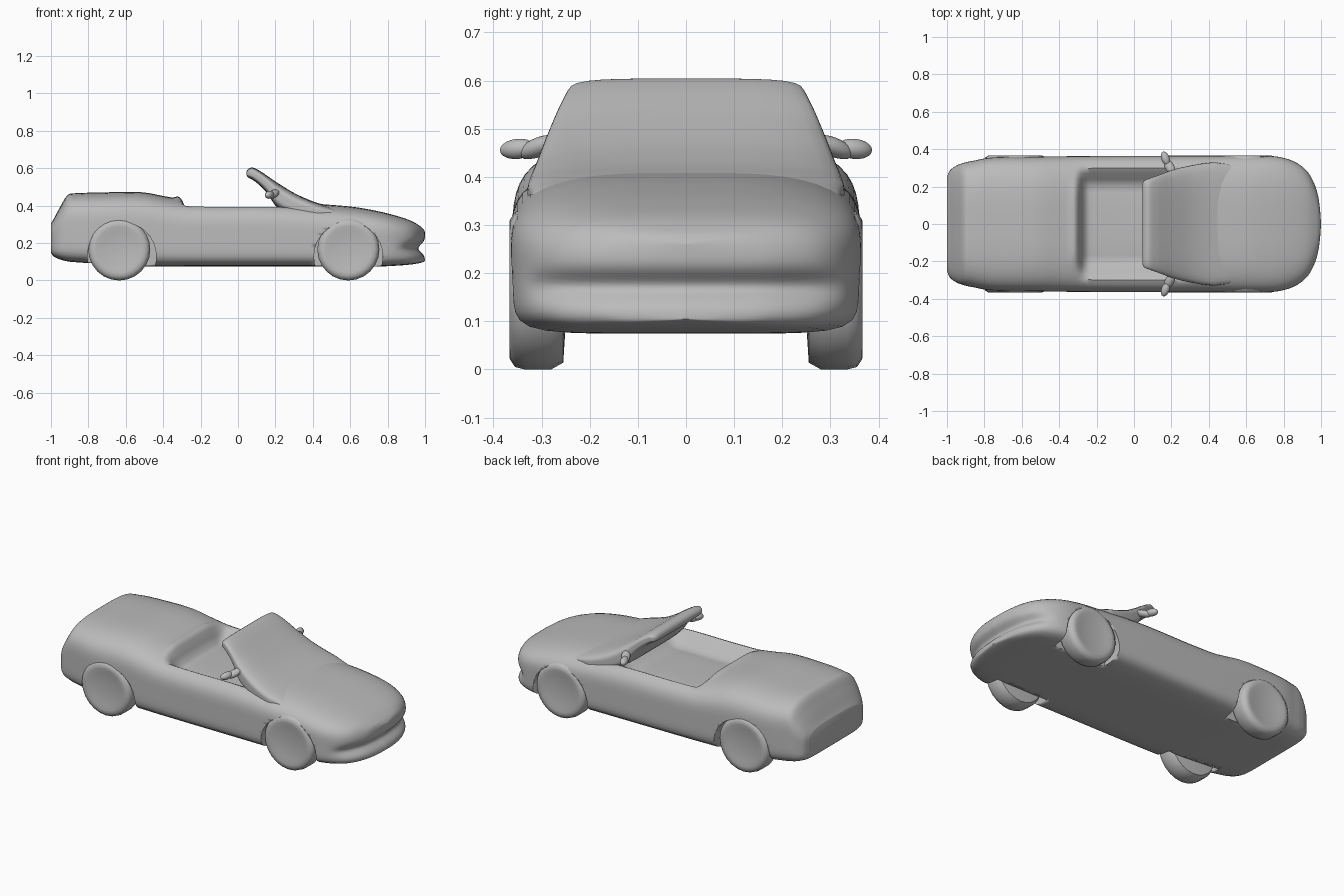
import bpy, bmesh, math

cube = bpy.data.objects.get("Cube")
if cube:
    bpy.data.objects.remove(cube, do_unlink=True)

grey = bpy.data.materials.new("clay grey")
grey.use_nodes = True
grey.diffuse_color = (0.5, 0.5, 0.5, 1)
grey.node_tree.nodes["Principled BSDF"].inputs["Base Color"].default_value = (0.5, 0.5, 0.5, 1)


def smooth(a, b, v):
    t = max(0, min(1, (v - a) / (b - a)))
    return t * t * (3 - 2 * t)


def bump(v, centre, width):
    return math.exp(-((v - centre) / width) ** 2)


def finish(bm, name, angle=50):
    bmesh.ops.recalc_face_normals(bm, faces=bm.faces)
    mesh = bpy.data.meshes.new(name)
    bm.to_mesh(mesh)
    bm.free()
    mesh.materials.append(grey)
    ob = bpy.data.objects.new(name, mesh)
    bpy.context.collection.objects.link(ob)
    bpy.ops.object.select_all(action="DESELECT")
    ob.select_set(True)
    bpy.context.view_layer.objects.active = ob
    bpy.ops.object.shade_smooth_by_angle(angle=math.radians(angle))
    return ob


def resample(stations, steps):
    """Smooth curve through the stations."""
    last = len(stations) - 1
    rows = []
    for i in range(last):
        pts = [stations[max(0, min(last, i + k))] for k in (-1, 0, 1, 2)]
        for s in range(steps):
            t = s / steps
            rows.append([b + t / 2 * (c - a + t * (2*a - 5*b + 4*c - d + t * (3*(b - c) + d - a)))
                         for a, b, c, d in zip(*pts)])
    return rows + [stations[-1]]


def loft(name, stations, upper, lower, steps, count, shape=None):
    """Skin of rounded sections; each station is x, half width, top, bottom."""
    bm = bmesh.new()
    rings = []
    for x, w, top, bottom in resample(stations, steps):
        mid, half = (top + bottom) / 2, (top - bottom) / 2
        ring = []
        for k in range(count):
            a = 2 * math.pi * k / count
            c, s = math.cos(a), math.sin(a)
            n = upper if s > 0 else lower
            r = (abs(c) ** n + abs(s) ** n) ** (-1 / n)
            co = (x, w * r * c, mid + half * r * s)
            ring.append(bm.verts.new(shape(*co, s > 0) if shape else co))
        rings.append(ring)
    for a, b in zip(rings, rings[1:]):
        for k in range(count):
            j = (k + 1) % count
            bm.faces.new((a[k], a[j], b[j], b[k]))
    # flat cap behind; a zero-width last section closes itself
    bm.faces.new(rings[0])
    bmesh.ops.remove_doubles(bm, verts=bm.verts, dist=0.0002)
    return finish(bm, name)


def body_shape(x, y, z, is_top):
    # cockpit hollow, seat ridge and bumper groove
    if is_top and z > 0.3:
        across = 1 - smooth(0.2, 0.31, abs(y))
        along = smooth(-0.31, -0.25, x) * (1 - smooth(0.2, 0.36, x))
        z -= 0.1 * across * along
        z += 0.012 * bump(x, -0.32, 0.02) * (1 - smooth(0.15, 0.25, abs(y)))
    nose = smooth(0.82, 0.97, x)
    x -= 0.035 * nose * bump(z, 0.172, 0.03)
    return x, y, z


body = loft("car_body", [
    (-1.0, 0.25, 0.305, 0.15), (-0.985, 0.285, 0.33, 0.128), (-0.95, 0.312, 0.395, 0.112),
    (-0.91, 0.327, 0.457, 0.102), (-0.86, 0.338, 0.467, 0.097),
    (-0.75, 0.356, 0.470, 0.09), (-0.53, 0.36, 0.473, 0.076),
    (-0.38, 0.362, 0.448, 0.075), (-0.28, 0.363, 0.433, 0.075), (-0.1, 0.364, 0.428, 0.075),
    (0.2, 0.365, 0.427, 0.075), (0.45, 0.365, 0.408, 0.075), (0.62, 0.365, 0.393, 0.075),
    (0.76, 0.361, 0.368, 0.075), (0.86, 0.332, 0.342, 0.08), (0.93, 0.278, 0.317, 0.086),
    (0.975, 0.19, 0.29, 0.094), (0.993, 0.1, 0.272, 0.10), (1.0, 0, 0.26, 0.105),
], 3.5, 7, 7, 72, body_shape)

# raked screen whose foot widens and sinks into the cowl
loft("windscreen", [
    (0.045, 0.215, 0.582, 0.563), (0.055, 0.232, 0.596, 0.55), (0.08, 0.243, 0.604, 0.537),
    (0.12, 0.257, 0.584, 0.505), (0.16, 0.272, 0.557, 0.462), (0.21, 0.291, 0.523, 0.39),
    (0.3, 0.312, 0.468, 0.34), (0.39, 0.326, 0.427, 0.32), (0.46, 0.325, 0.404, 0.31),
    (0.56, 0.28, 0.37, 0.31), (0.6, 0, 0.35, 0.33),
], 4.2, 5, 4, 48)


def turned(name, x, z, side, profile, segments):
    """Solid turned around the sideways axis from (radius, y) points."""
    bm = bmesh.new()
    verts = [bm.verts.new((x + r, side * y, z)) for r, y in profile]
    edges = [bm.edges.new(pair) for pair in zip(verts, verts[1:])]
    bmesh.ops.spin(bm, geom=verts + edges, cent=(x, 0, z), axis=(0, 1, 0),
                   angle=2 * math.pi, steps=segments)
    bmesh.ops.remove_doubles(bm, verts=bm.verts, dist=0.0005)
    return finish(bm, name)


def ball(name, centre, radii, roll, yaw):
    bm = bmesh.new()
    bmesh.ops.create_uvsphere(bm, u_segments=16, v_segments=10, radius=1)
    ob = finish(bm, name)
    ob.location, ob.scale = centre, radii
    ob.rotation_euler = (roll, 0, yaw)


TYRE = [(0, 0.36), (0.1, 0.361), (0.125, 0.367), (0.145, 0.366), (0.161, 0.355),
        (0.166, 0.335), (0.166, 0.28), (0.152, 0.255), (0, 0.245)]
ARCH = [(0, 0.24), (0.184, 0.24), (0.184, 0.45), (0, 0.45)]

for label, side in (("left", 1), ("right", -1)):
    for end, x, shift in (("front", 0.59, 0), ("rear", -0.635, 0.014)):
        # wheel arches cut from the body, then wheels
        cutter = turned(f"{end}_{label}_arch_cutter", x + shift, 0.128, side, ARCH, 32)
        cutter.hide_render = True
        cutter.hide_viewport = True
        cut = body.modifiers.new(f"{end}_{label}_arch", "BOOLEAN")
        cut.operation = "DIFFERENCE"
        cut.solver = "EXACT"
        cut.object = cutter
        turned(f"{end}_{label}_wheel", x, 0.166, side, TYRE, 24)
    # door mirrors
    ball(f"{label}_mirror", (0.168, side * 0.35, 0.458), (0.022, 0.039, 0.021),
         -side * 0.1, side * 0.35)
    ball(f"{label}_mirror_arm", (0.19, side * 0.305, 0.462), (0.025, 0.05, 0.02),
         -side * 0.35, side * 0.5)
